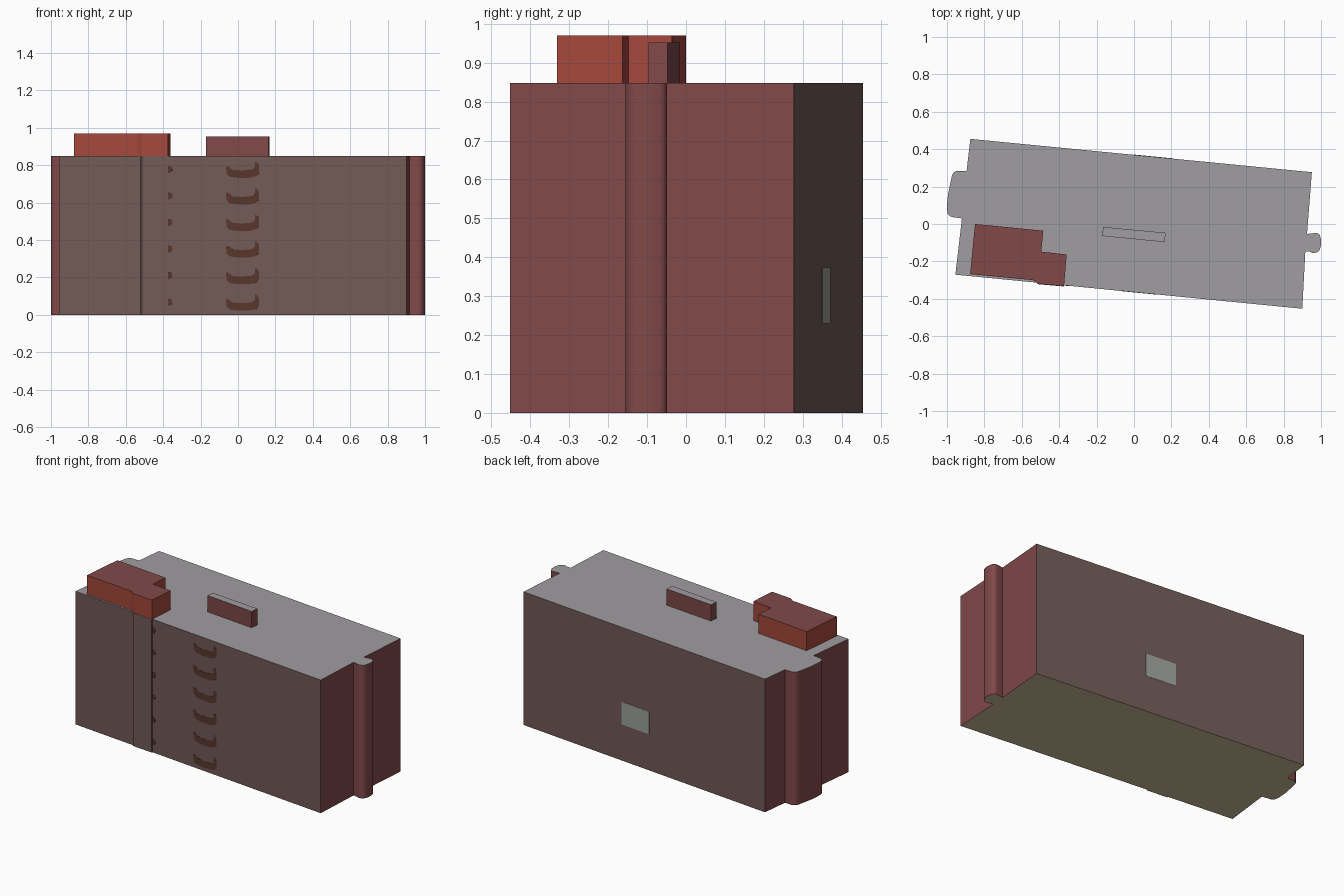
import bpy, bmesh, math
from mathutils import Vector

if "Cube" in bpy.data.objects:
    bpy.data.objects.remove(bpy.data.objects["Cube"])

H = 0.848                      # wall height
SLOPE = -0.0975                # the whole building is turned slightly
ANG = math.atan(SLOPE)


def mat(name, r, g, b):
    def lin(c):
        c /= 255
        return c / 12.92 if c < 0.04045 else ((c + 0.055) / 1.055) ** 2.4
    m = bpy.data.materials.new(name)
    m.diffuse_color = (lin(r), lin(g), lin(b), 1)
    m.use_nodes = True
    m.node_tree.nodes["Principled BSDF"].inputs["Base Color"].default_value = m.diffuse_color
    return m


WALL = mat("grey_brown_wall", 114, 91, 88)
END = mat("dull_red_wall", 129, 73, 73)
ROOF = mat("roof_grey", 160, 157, 161)
BASE = mat("tan_underside", 207, 191, 155)
RED = mat("chimney_red", 165, 72, 60)
MARK = mat("dark_brown", 89, 54, 45)
PANE = mat("window_grey", 158, 161, 157)


def rounded(pts, steps=6):
    """Expand corners: (x, y) stays sharp, (x, y, r) is rounded by r."""
    out = []
    for i, p in enumerate(pts):
        v = Vector(p[:2])
        if len(p) == 2:
            out.append(v)
            continue
        a = v + (Vector(pts[i - 1][:2]) - v).normalized() * p[2]
        b = v + (Vector(pts[(i + 1) % len(pts)][:2]) - v).normalized() * p[2]
        for k in range(steps + 1):
            t = k / steps
            out.append(a * (1 - t) ** 2 + v * 2 * t * (1 - t) + b * t * t)
    return out


def extrude(name, pts3, offset, mats, rule=None, smooth=False):
    """Solid from a flat outline swept along offset; rule picks a material per face."""
    bm = bmesh.new()
    low = bm.faces.new([bm.verts.new(p) for p in pts3])
    new = bmesh.ops.extrude_face_region(bm, geom=[low], use_keep_orig=True)["geom"]
    bmesh.ops.translate(bm, vec=offset,
                        verts=[g for g in new if isinstance(g, bmesh.types.BMVert)])
    bmesh.ops.recalc_face_normals(bm, faces=bm.faces)
    for f in bm.faces:
        f.material_index = rule(f) if rule else 0
    me = bpy.data.meshes.new(name)
    bm.to_mesh(me)
    bm.free()
    for m in mats:
        me.materials.append(m)
    ob = bpy.data.objects.new(name, me)
    bpy.context.collection.objects.link(ob)
    if smooth:
        bpy.context.view_layer.objects.active = ob
        ob.select_set(True)
        bpy.ops.object.shade_smooth_by_angle(angle=math.radians(35))
        ob.select_set(False)
    return ob


def prism(name, pts, z0, z1, mats, rule, smooth=False):
    return extrude(name, [(p[0], p[1], z0) for p in pts], (0, 0, z1 - z0),
                   mats, rule, smooth)


def top_side(f):
    return 1 if f.normal.z > 0.5 else 0


def body_rule(f):
    if f.normal.z > 0.5:
        return 2
    if f.normal.z < -0.5:
        return 3
    c = f.calc_center_median()
    across = c.y * math.cos(ANG) - c.x * math.sin(ANG)
    return 0 if abs(across) > 0.34 else 1


# main block with rounded stair bays on both ends and a shallow front flue
footprint = rounded([
    (-0.955, -0.271), (-0.52, -0.3135), (-0.513, -0.322), (-0.374, -0.334), (-0.373, -0.328),
    (0.900, -0.453),
    (0.916, -0.146), (0.940, -0.148), (0.957, -0.156), (0.990, -0.152, 0.025),
    (1.003, -0.098, 0.022), (0.992, -0.046, 0.025), (0.925, -0.053),
    (0.951, 0.277), (-0.875, 0.455),
    (-0.895, 0.283), (-0.968, 0.286, 0.035), (-1.0, 0.13, 0.05), (-1.0, 0.040, 0.035),
    (-0.980, 0.038), (-0.920, 0.030)])
prism("building_block", footprint, 0, H, [WALL, END, ROOF, BASE], body_rule, True)

# stepped rooftop block at the front left
prism("roof_block", [(-0.876, -0.268), (-0.54, -0.300), (-0.513, -0.320), (-0.374, -0.332),
                     (-0.360, -0.163), (-0.496, -0.148), (-0.485, -0.036), (-0.850, 0.0)],
      H, 0.970, [RED, END], top_side)

# long chimney in the middle of the roof
prism("roof_chimney", [(-0.170, -0.064), (0.164, -0.097), (0.169, -0.047), (-0.165, -0.016)],
      H, 0.952, [END, ROOF], top_side)


def wall_plate(name, outline, x0, y0, sign, material):
    """Thin plate on a long wall through (x0, y0); outline in x and z."""
    n = Vector((math.sin(-ANG), math.cos(ANG), 0)) * sign
    pts = [Vector((x, y0 + SLOPE * (x - x0), z)) - n * 0.002 for x, z in outline]
    extrude(name, pts, n * 0.0035, [material])


# six curved front marks, each with a small tip showing beside the flue
swoosh = [(-0.065, 0.082), (-0.060, 0.045), (-0.045, 0.028), (0.0, 0.022), (0.06, 0.022),
          (0.095, 0.030), (0.112, 0.045), (0.113, 0.090), (0.098, 0.108), (0.092, 0.108),
          (0.090, 0.080), (0.075, 0.067), (0.02, 0.062), (-0.03, 0.066), (-0.055, 0.086)]
tip = [(-0.373, 0.048), (-0.356, 0.052), (-0.351, 0.064), (-0.353, 0.082), (-0.373, 0.088)]
for i in range(6):
    dz = i * 0.142
    wall_plate(f"front_mark_{i + 1}", [(x, z + dz) for x, z in swoosh],
               -0.955, -0.271, -1, MARK)
    wall_plate(f"front_mark_tip_{i + 1}", [(x, z + dz) for x, z in tip],
               -0.955, -0.271, -1, MARK)

# pane on the back wall
wall_plate("back_window", [(0.0, 0.23), (0.207, 0.23), (0.207, 0.374), (0.0, 0.374)],
           -0.875, 0.455, 1, PANE)
